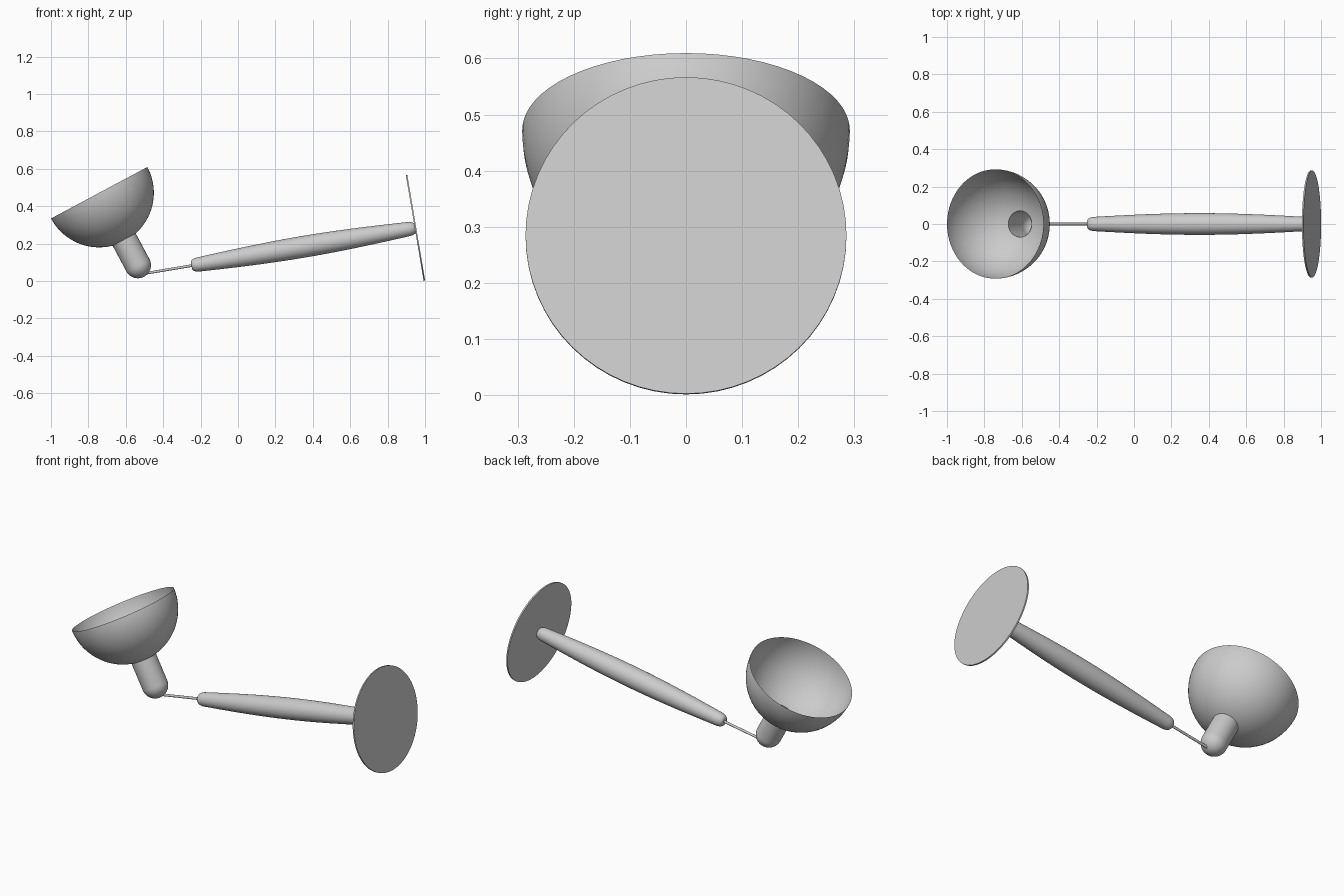
import bpy, bmesh
from math import sin, cos, pi, sqrt, radians
from mathutils import Vector, Matrix

cube = bpy.data.objects.get("Cube")
if cube:
    bpy.data.objects.remove(cube, do_unlink=True)

# One plain grey finish for the whole lamp
grey = bpy.data.materials.new("light_grey")
grey.use_nodes = True
grey.diffuse_color = (0.6, 0.6, 0.6, 1)
grey.node_tree.nodes["Principled BSDF"].inputs["Base Color"].default_value = (0.6, 0.6, 0.6, 1)


def lathe(name, profile, origin, axis, sides=64):
    """Spin (radius, distance along axis) points around an axis."""
    bm = bmesh.new()
    verts = [bm.verts.new((r, 0, d)) for r, d in profile]
    edges = [bm.edges.new(pair) for pair in zip(verts, verts[1:])]
    bmesh.ops.spin(bm, geom=verts + edges, cent=(0, 0, 0), axis=(0, 0, 1),
                   angle=2 * pi, steps=sides)
    bmesh.ops.remove_doubles(bm, verts=bm.verts, dist=0.0001)
    bmesh.ops.recalc_face_normals(bm, faces=bm.faces)
    turn = axis.to_track_quat('Z', 'Y').to_matrix().to_4x4()
    bm.transform(Matrix.Translation(origin) @ turn)
    mesh = bpy.data.meshes.new(name)
    bm.to_mesh(mesh)
    bm.free()
    mesh.materials.append(grey)
    obj = bpy.data.objects.new(name, mesh)
    bpy.context.collection.objects.link(obj)
    bpy.ops.object.select_all(action='DESELECT')
    obj.select_set(True)
    bpy.context.view_layer.objects.active = obj
    bpy.ops.object.shade_smooth_by_angle(angle=radians(40))
    return obj


# Shade: thin open hemisphere with a round hole where the socket joins
shade_centre = Vector((-0.742, 0, 0.472))
shade_axis = Vector((0.471, 0, -0.882)).normalized()
R, r = 0.292, 0.07
hole = sqrt(R * R - r * r)
stop = pi / 2 - 0.242
shade = [(R * cos(stop * i / 24), R * sin(stop * i / 24)) for i in range(25)]
lathe("lamp_shade", shade, shade_centre, shade_axis)

# Socket: tube open to the shade, closed by a domed end
dome = 0.439
socket = [(r, hole - 0.004)]
socket += [(r * cos(pi / 2 * i / 12), dome + r * sin(pi / 2 * i / 12)) for i in range(12)]
socket.append((0, dome + r))
lathe("bulb_socket", socket, shade_centre, shade_axis, 48)

# Base: thin tilted disc
base_centre = Vector((0.949, 0, 0.284))
arm_axis = Vector((0.986, 0, 0.166)).normalized()
base = [(0, -0.004), (0.286, -0.004), (0.286, 0.004), (0, 0.004)]
lathe("base_disc", base, base_centre, arm_axis)

# Arm: long swelling handle with rounded ends
length, cap = 1.215, 0.035
arm = []
for i in range(41):
    t = (1 - cos(pi * i / 40)) / 2
    nearest = min(t, 1 - t) * length
    k = max(0, 1 - nearest / cap)
    body = 0.036 + 0.022 * sin(pi * t)
    arm.append((body * (0.5 + 0.5 * sqrt(1 - k * k)), t * length))
arm = [(0, 0)] + arm + [(0, length)]
lathe("arm_handle", arm, base_centre - arm_axis * length, arm_axis, 48)

# Rod: slender link between the arm and the socket
rod = [(0, 0), (0.007, 0), (0.007, 0.3), (0, 0.3)]
lathe("link_rod", rod, base_centre - arm_axis * (length + 0.255), arm_axis, 16)
